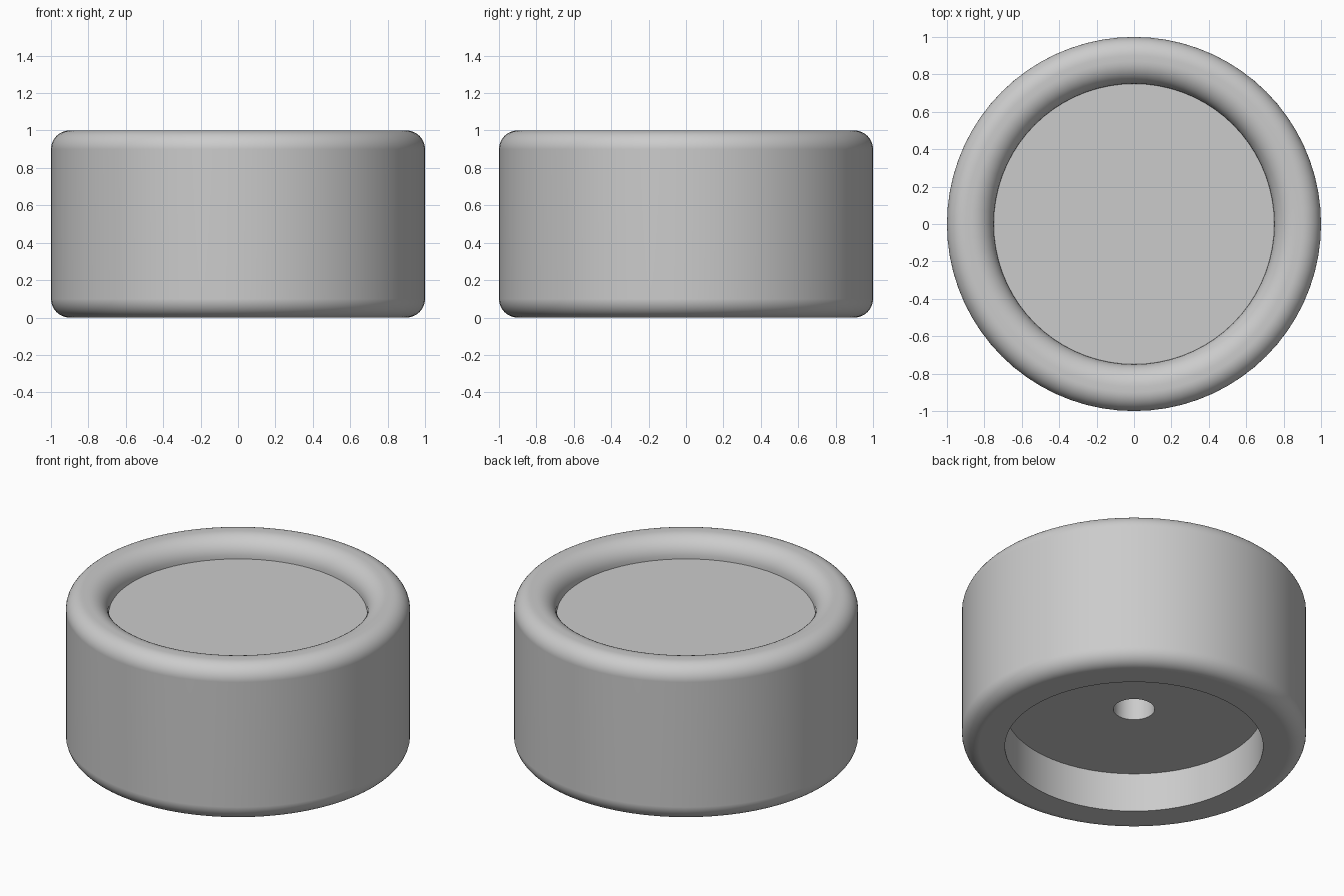
import bpy, bmesh
from math import pi, sin, cos, radians

cube = bpy.data.objects.get("Cube")
if cube:
    bpy.data.objects.remove(cube, do_unlink=True)

SEGMENTS = 72

grey = bpy.data.materials.new("light_grey")
grey.use_nodes = True
grey.diffuse_color = (0.6, 0.6, 0.6, 1)
grey.node_tree.nodes["Principled BSDF"].inputs["Base Color"].default_value = (0.6, 0.6, 0.6, 1)


def arc(r, z, radius, start, end, steps=10):
    """Fillet points around (r, z), angles in degrees."""
    angles = [radians(start + (end - start) * i / steps) for i in range(steps + 1)]
    return [(r + radius * cos(a), z + radius * sin(a)) for a in angles]


def lathe(name, profile):
    """Revolve (radius, height) points about z; radius 0 closes on the axis."""
    bm = bmesh.new()
    verts = [bm.verts.new((r, 0, z)) for r, z in profile]
    edges = [bm.edges.new(pair) for pair in zip(verts, verts[1:])]
    bmesh.ops.spin(bm, geom=verts + edges, cent=(0, 0, 0), axis=(0, 0, 1),
                   angle=2 * pi, steps=SEGMENTS, use_duplicate=False)
    bmesh.ops.remove_doubles(bm, verts=bm.verts, dist=1e-5)
    bmesh.ops.recalc_face_normals(bm, faces=bm.faces)
    mesh = bpy.data.meshes.new(name)
    bm.to_mesh(mesh)
    bm.free()
    mesh.materials.append(grey)
    obj = bpy.data.objects.new(name, mesh)
    bpy.context.collection.objects.link(obj)
    bpy.ops.object.select_all(action='DESELECT')
    obj.select_set(True)
    bpy.context.view_layer.objects.active = obj
    bpy.ops.object.shade_smooth_by_angle(angle=radians(30))
    # Keep the flats flat next to the fillets
    weighted = obj.modifiers.new("weighted_normals", 'WEIGHTED_NORMAL')
    weighted.keep_sharp = True
    return obj


# Body: shaft bore, underside recess, rounded wall and rim, recessed top face
bore = [(0, 0.75), (0.12, 0.75), (0.12, 0.25)]
recess = [(0.75, 0.25), (0.75, 0)]
outer_wall = arc(0.9, 0.1, 0.1, -90, 0) + arc(0.9, 0.9, 0.1, 0, 90)
inner_rim = arc(0.87, 0.88, 0.12, 90, 180)
top_face = [(0.75, 0.875), (0, 0.875)]
lathe("knob_body", bore + recess + outer_wall + inner_rim + top_face)
